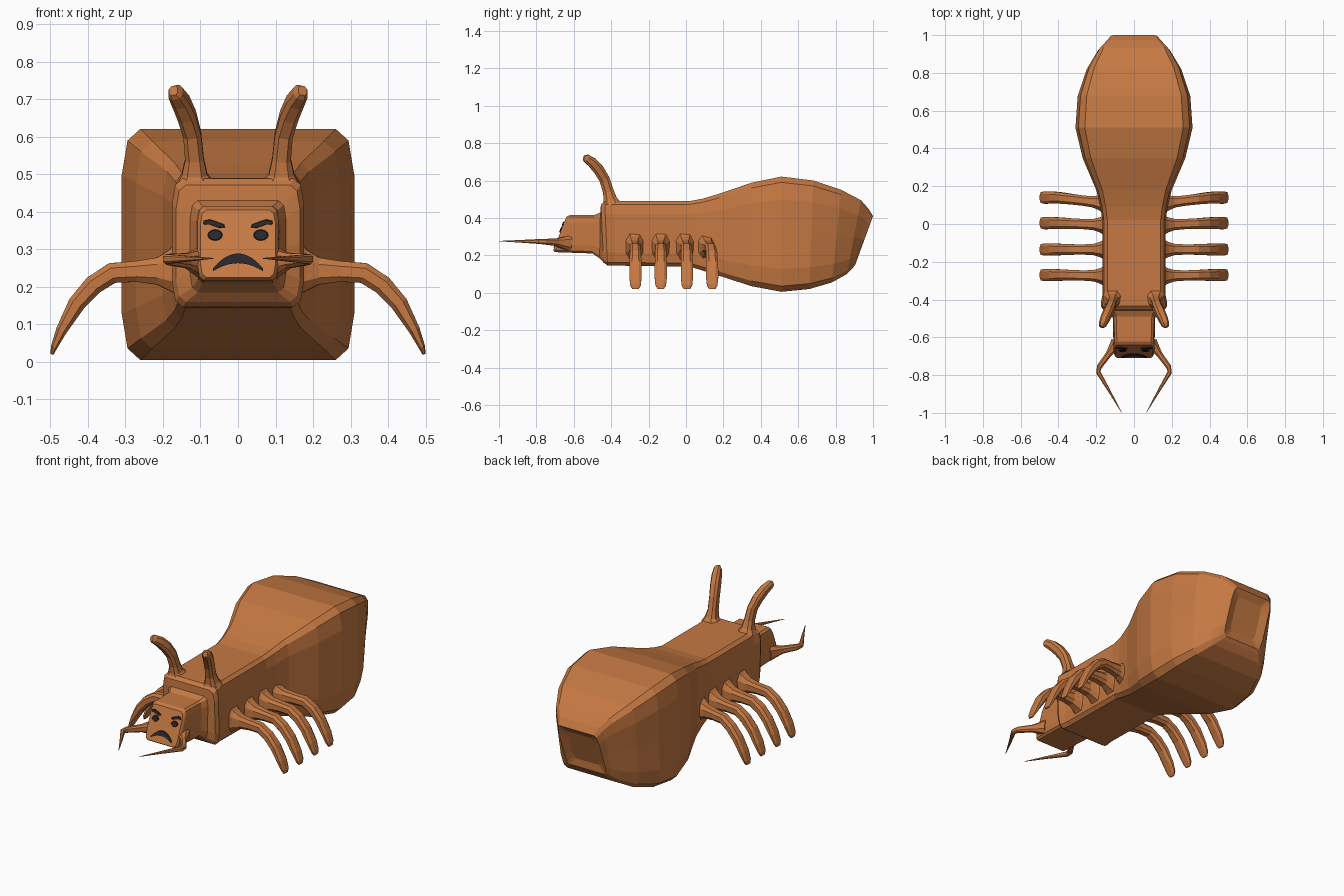
import bpy, bmesh, math
from mathutils import Vector

if "Cube" in bpy.data.objects:
    bpy.data.objects.remove(bpy.data.objects["Cube"])


def material(name, color):
    m = bpy.data.materials.new(name)
    m.diffuse_color = color
    m.use_nodes = True
    m.node_tree.nodes["Principled BSDF"].inputs["Base Color"].default_value = m.diffuse_color
    return m


SHELL = material("rust_shell", (0.56, 0.19, 0.055, 1))
DARK = material("dark_marking", (0.02, 0.02, 0.025, 1))


def loft(name, rings, mat, mirror=False):
    """Skin a list of closed rings and cap both ends."""
    bm = bmesh.new()
    loops = [[bm.verts.new(p) for p in ring] for ring in rings]
    n = len(loops[0])
    for a, b in zip(loops, loops[1:]):
        for i in range(n):
            j = (i + 1) % n
            bm.faces.new((a[i], a[j], b[j], b[i]))
    bm.faces.new(loops[0])
    bm.faces.new(loops[-1])
    bmesh.ops.recalc_face_normals(bm, faces=bm.faces)
    me = bpy.data.meshes.new(name)
    bm.to_mesh(me)
    bm.free()
    me.materials.append(mat)
    ob = bpy.data.objects.new(name, me)
    bpy.context.collection.objects.link(ob)
    if mirror:
        ob.modifiers.new("mirror", "MIRROR").use_mirror_merge = False
    return ob


def sweep(name, path, side, mat=SHELL):
    """Chamfered tube; path items are (x, y, z, half width along side, half depth)."""
    pts = [Vector(p[:3]) for p in path]
    octo = [(1, .5), (.55, 1), (-.55, 1), (-1, .5), (-1, -.5), (-.55, -1), (.55, -1), (1, -.5)]
    rings = []
    for i, p in enumerate(path):
        a, b = pts[max(i - 1, 0)], pts[min(i + 1, len(pts) - 1)]
        t = (b - a).normalized()
        s = Vector(side)
        s = (s - t * s.dot(t)).normalized()
        u = t.cross(s)
        rings.append([pts[i] + s * (c * p[3]) + u * (d * p[4]) for c, d in octo])
    return loft(name, rings, mat, mirror=True)


# Body: rounded-square sections from face to tail
quarter = [(1, 0), (1, .6), (.95, .9), (.84, 1)]
half = quarter + [(0, 1)] + [(-x, z) for x, z in reversed(quarter)]
section = half + [(x, -z) for x, z in reversed(half[1:-1])]
# (y top, z top, y bottom, z bottom, half width)
stations = [
    (-.64, .405, -.71, .225, .10), (-.622, .415, -.70, .217, .108),
    (-.49, .415, -.50, .21, .112), (-.458, .43, -.462, .185, .128),
    (-.455, .472, -.44, .16, .165), (-.435, .489, -.42, .146, .176),
    (-.38, .49, -.38, .145, .168), (.02, .49, .02, .14, .168),
    (.09, .503, .09, .118, .178), (.18, .53, .18, .09, .20),
    (.35, .588, .35, .035, .272), (.51, .621, .51, .005, .31),
    (.68, .60, .66, .02, .298), (.83, .55, .78, .055, .25),
    (.935, .495, .86, .10, .19), (.975, .45, .89, .13, .152),
    (1.0, .41, .905, .15, .13), (.972, .375, .905, .195, .085)]
body = []
for yt, zt, yb, zb, w in stations:
    body.append([(x * w, yb + (yt - yb) * (v + 1) / 2, zb + (zt - zb) * (v + 1) / 2)
                 for x, v in section])
loft("body", body, SHELL)

# Four pairs of curved legs, the rear pair swept slightly back
for k, (y0, y1) in enumerate([(-.275, -.27), (-.135, -.135), (-.005, .005), (.11, .14)]):
    leg = [(.155, .052, .245, .075), (.18, .04, .243, .055), (.215, .03, .242, .036),
           (.27, .027, .241, .028), (.335, .028, .237, .027), (.385, .03, .205, .026),
           (.43, .032, .155, .023), (.47, .033, .085, .015), (.49, .028, .04, .009),
           (.496, .017, .02, .004)]
    path = []
    for x, hw, z, hd in leg:
        f = min(1, (x - .155) / .25)
        path.append((x, y0 + (y1 - y0) * f, z, hw, hd))
    sweep(f"leg_pair_{k + 1}", path, (0, 1, 0))

# Antennae with flared bases
sweep("antennae", [(.115, -.40, .475, .05, .05), (.116, -.405, .50, .034, .036),
                   (.116, -.415, .54, .025, .029), (.122, -.435, .605, .024, .028),
                   (.136, -.465, .655, .025, .029), (.153, -.50, .695, .024, .027),
                   (.167, -.532, .718, .020, .022), (.172, -.545, .723, .012, .013)], (1, 0, 0))

# Pincers, elbowed outward then tapering to a point
sweep("pincers", [(.09, -.63, .265, .042, .035), (.113, -.66, .267, .03, .024),
                  (.135, -.69, .27, .02, .016), (.183, -.755, .273, .015, .014),
                  (.189, -.785, .274, .013, .012), (.13, -.885, .275, .007, .007),
                  (.066, -.998, .276, .001, .001)], (0, 0, 1))


# Face markings: thin plates lying on the sloped face
def plate(name, outline, mirror=False):
    def ring(lift, k):
        cx = sum(p[0] for p in outline) / len(outline)
        cz = sum(p[1] for p in outline) / len(outline)
        out = []
        for x, z in outline:
            x, z = cx + (x - cx) * k, cz + (z - cz) * k
            out.append((x, -.71 + (z - .225) * .07 / .18 - lift, z))
        return out
    loft(name, [ring(-.006, 1), ring(.004, 1), ring(.007, .85)], DARK, mirror)


circle = [2 * math.pi * i / 12 for i in range(12)]
plate("eyes", [(.061 + .02 * math.cos(a), .338 + .015 * math.sin(a)) for a in circle], True)
plate("eyebrows", [(.034, .359), (.05, .357), (.075, .366), (.094, .367),
                   (.092, .376), (.075, .38), (.055, .373), (.036, .366)], True)

# Frowning mouth: a tapered arc, skinned as short sections
mouth = []
for i in range(13):
    t = -1 + i / 6
    x, z, h = .066 * t, .276 - .03 * t * t, .004 + .009 * (1 - t * t)
    ring = []
    for d, lift in [(-h, -.006), (h, -.006), (h, .005), (-h, .005)]:
        ring.append((x, -.71 + (z + d - .225) * .07 / .18 - lift, z + d))
    mouth.append(ring)
loft("mouth", mouth, DARK)
